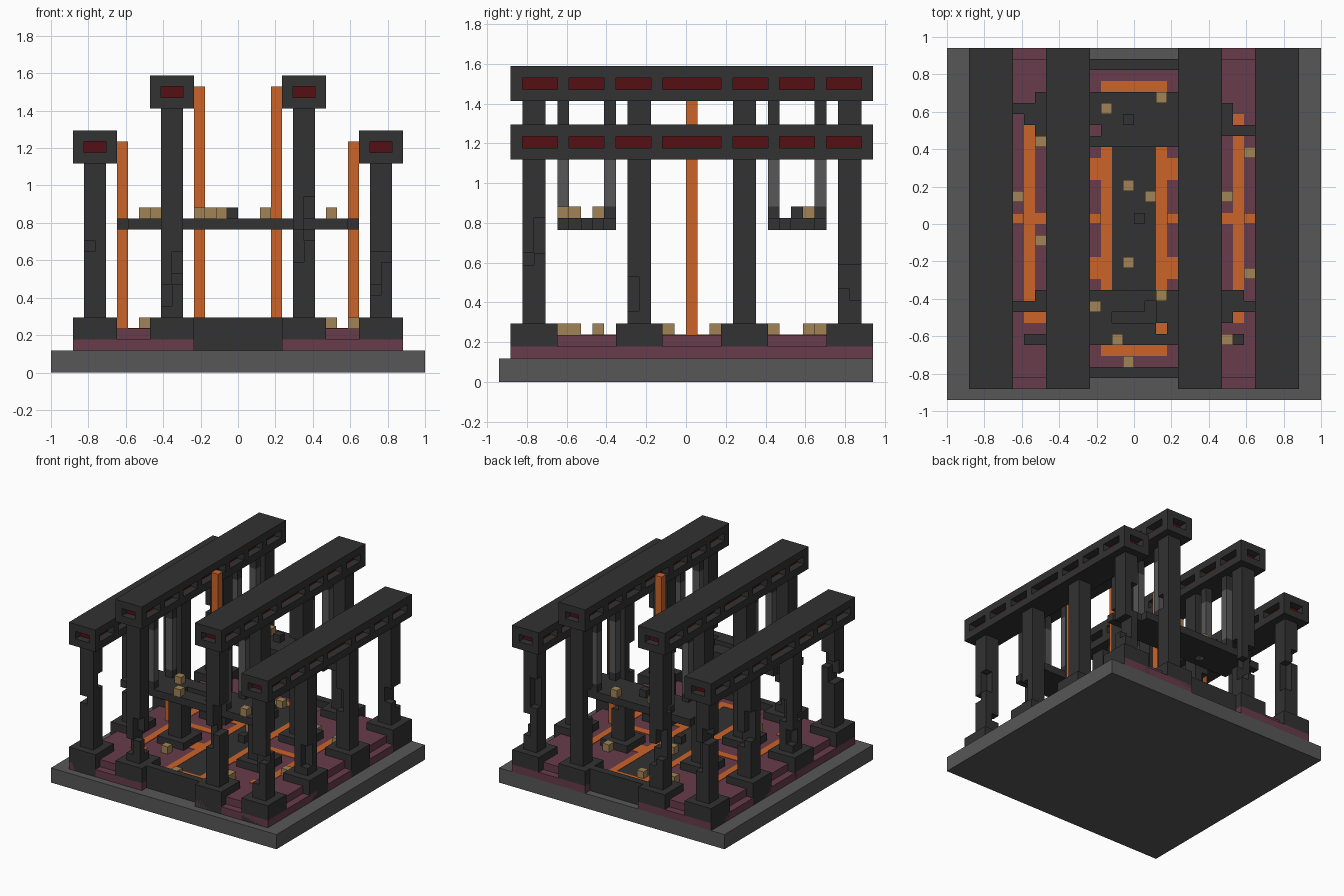
import bpy, bmesh, random
from mathutils import Matrix, Vector

random.seed(4)
U = 2 / 34  # one block

cube = bpy.data.objects.get("Cube")
if cube:
    bpy.data.objects.remove(cube)


def material(name, r, g, b):
    m = bpy.data.materials.new(name)
    m.use_nodes = True
    m.diffuse_color = (r, g, b, 1)
    bsdf = next(n for n in m.node_tree.nodes if n.type == 'BSDF_PRINCIPLED')
    bsdf.inputs["Base Color"].default_value = (r, g, b, 1)
    return m


DARK = material("dark stone", .032, .032, .032)
GRAY = material("grey stone", .095, .095, .095)
MAROON = material("maroon floor", .135, .045, .07)
ORANGE = material("glowing orange", .6, .125, .022)
TAN = material("tan crate", .36, .23, .095)
RED = material("dark red", .09, .005, .006)


def build(name, mat, boxes):
    """One object from boxes given as (x range, y range, z range) in blocks."""
    bm = bmesh.new()
    for ranges in boxes:
        lo = Vector([r[0] for r in ranges]) * U
        hi = Vector([r[1] for r in ranges]) * U
        place = Matrix.Translation((lo + hi) / 2) @ Matrix.Diagonal((*(hi - lo), 1))
        bmesh.ops.create_cube(bm, size=1, matrix=place)
    mesh = bpy.data.meshes.new(name)
    bm.to_mesh(mesh)
    bm.free()
    mesh.materials.append(mat)
    obj = bpy.data.objects.new(name, mesh)
    bpy.context.collection.objects.link(obj)


def cell(x, y, z):
    return ((x, x + 1), (y, y + 1), (z, z + 1))


def mirrored(boxes):
    return boxes + [((-x[1], -x[0]), y, z) for x, y, z in boxes]


# Ground slab and stepped floor
build("ground_slab", GRAY, [((-17, 17), (-16, 16), (0, 2))])
build("floor", MAROON, mirrored([((4, 15), (-15, 16), (2, 3)), ((4, 14), (-14, 15), (3, 4))])
      + [((-4, 4), (-13, 14), (2, 4))])
build("end_walls", DARK, [((-4, 4), (y, y + 1), (2, 5)) for y in (-14, 14)])
build("floor_centre", DARK, [((-2, 2), (-11, 12), (3.5, 4.02))])

# Glowing channels set in the floor
LEVEL = (3.5, 4.06)
build("floor_channels", ORANGE, mirrored([
    ((2, 3), (-12, 13), LEVEL),
    ((3, 4), (4, 6), LEVEL),
    ((3, 4), (-5, -3), LEVEL),
    ((3, 11), (0, 1), LEVEL),
    ((9, 10), (-9, 10), LEVEL),
    ((8, 9), (-9, -8), LEVEL),
]) + [((-2, 2), (y, y + 1), LEVEL) for y in (-12, 12)])

# Glowing upright bars beside the beams
build("glowing_bars", ORANGE, mirrored([
    ((3, 4), (0, 1), (4, 26)), ((10, 11), (0, 1), (4, 21))]))


# Colonnades: footings, chipped pillars and panelled beams
def pillar(x, y, top):
    parts = []
    for dx in (0, 1):
        for dy in (0, 1):
            px, py = (x + dx, x + dx + 1), (y + dy, y + dy + 1)
            if random.random() < .6:
                start = random.randint(6, top - 6)
                end = start + random.randint(1, 4)
                parts += [(px, py, (5, start)), (px, py, (end, top))]
            else:
                parts.append((px, py, (5, top)))
    return parts


def beam(x, z):
    parts = [((x, x + 4), (-15, 16), (z, z + 1)), ((x, x + 4), (-15, 16), (z + 2, z + 3))]
    for y in (-15, -11, -7, -3, 3, 7, 11, 15):
        for px in (x, x + 3):
            parts.append(((px, px + 1), (y, y + 1), (z + 1, z + 2)))
    return parts


for label, x, z in (("left_outer", 11, 19), ("left_inner", 4, 24),
                    ("right_inner", -8, 24), ("right_outer", -15, 19)):
    rows = (-14, -5, 4, 13)
    build(label + "_footings", DARK, [((x, x + 4), (y - 1, y + 3), (2, 5)) for y in rows])
    build(label + "_pillars", DARK, [b for y in rows for b in pillar(x + 1, y, z)])
    build(label + "_beam", DARK, beam(x, z))
    build(label + "_beam_core", RED, [((x + 1, x + 3), (-14, 15), (z + 1, z + 2))])

# Broken walkways: full middle with holes, ragged ends
holes = {(-4, 8), (2, -10), (1, -9), (1, -8)} | {(x, -9) for x in (-2, -1, 0)}
ragged = {(-10, -11), (-9, -11), (-9, -7), (-11, 10), (-10, 10), (-10, 9),
          (8, -11), (9, -11), (8, -7), (9, -7), (8, -9), (8, 9), (8, 10)}
ragged |= {(x, -8) for x in (-11, -10, -9, 8, 9, 10)}
ragged |= {(-9, y) for y in range(7, 12)} | {(x, 8) for x in (8, 9, 10)}
for label, y0 in (("front", -11), ("back", 7)):
    cells = [(x, y) for x in range(-11, 11) for y in range(y0, y0 + 5)]
    build(label + "_walkway", DARK, [
        cell(x, y, 13) for x, y in cells
        if (x, y) in ragged or (-8 <= x < 8 and (x, y) not in holes)])

# Hangers from the inner beams to the walkways
spots = (-11, -7, 7, 11)
build("hangers", GRAY, mirrored([((5, 6), (y, y + 1), (15, 22)) for y in spots]))
build("hanger_ends", DARK, mirrored(
    [((5, 6), (y, y + 1), z) for y in spots for z in ((14, 15), (22, 24))]))

# Scattered crates
floor_crates = [(-11, 2), (-9, -2), (-1, 3), (1, 2), (-1, -4), (-1, -13), (8, 2),
                (10, 6), (10, -5), (5, -11), (5, -10), (-6, -8), (6, 7), (-6, 10), (-2, 11)]
walkway_crates = [(-9, 7), (-8, -10), (-3, 10), (2, 11), (2, -7), (-4, -8), (-2, -11), (8, -11)]
build("floor_crates", TAN, [cell(x, y, 4) for x, y in floor_crates])
build("walkway_crates", TAN, [cell(x, y, 14) for x, y in walkway_crates])
build("rubble", DARK, [cell(-1, 9, 14), cell(0, 0, 4)])
